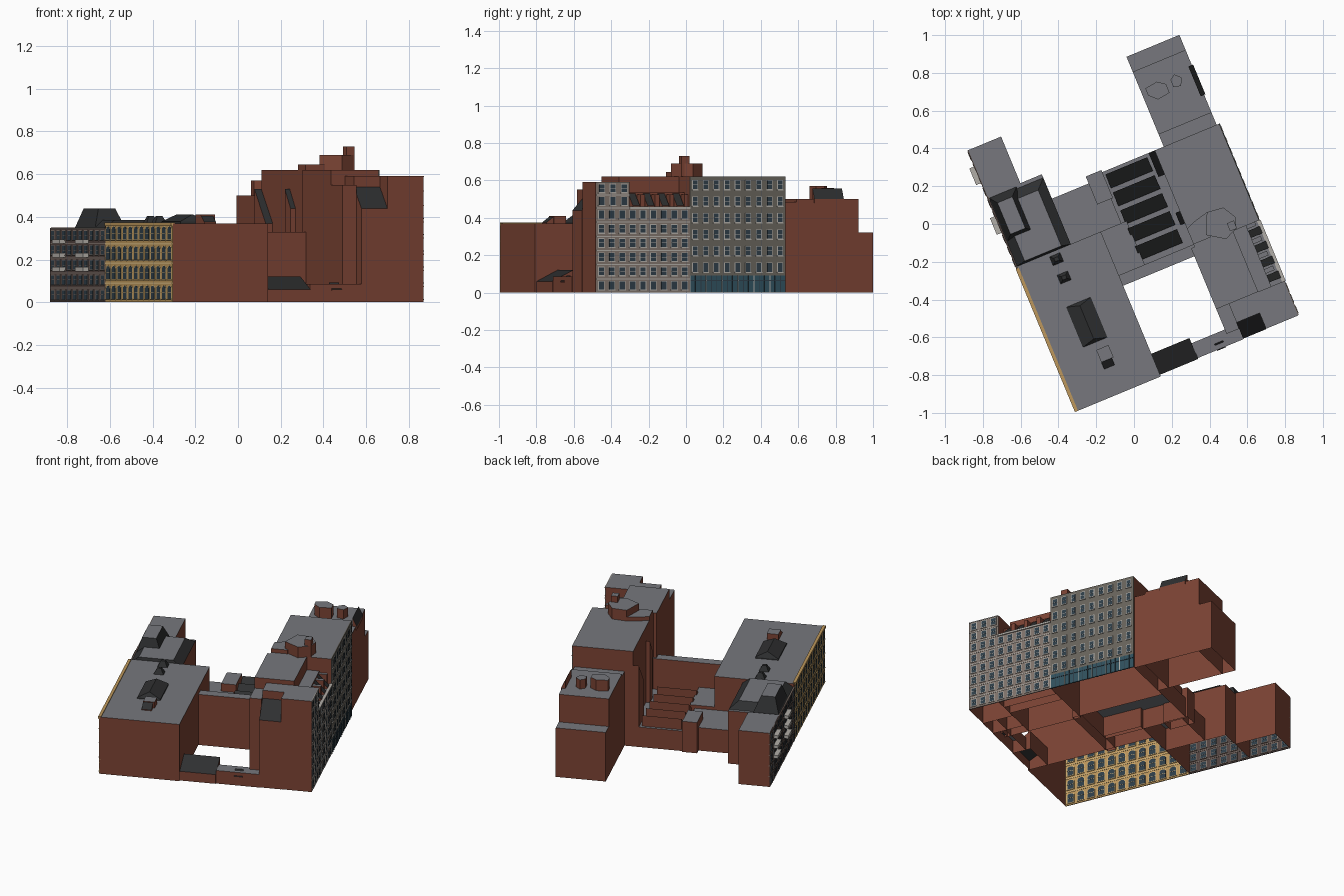
import bpy, math

if "Cube" in bpy.data.objects:
    bpy.data.objects.remove(bpy.data.objects["Cube"])

# The block is turned on the grid: work in street axes (u across, v along)
ANG = math.radians(22.5)
C, S = math.cos(ANG), math.sin(ANG)


def world(u, v, z):
    return (u * C - v * S, u * S + v * C, z)


def mat(name, r, g, b):
    m = bpy.data.materials.new(name)
    m.diffuse_color = tuple((c / 255) ** 2.2 for c in (r, g, b)) + (1,)
    m.use_nodes = True
    m.node_tree.nodes["Principled BSDF"].inputs["Base Color"].default_value = m.diffuse_color
    return m


BRICK = mat("brick", 122, 69, 55)
ROOF = mat("roof_grey", 118, 119, 124)
BLACK = mat("dark_roof", 50, 51, 52)
TAN = mat("tan_stone", 188, 150, 92)
CREAM = mat("cream_trim", 212, 180, 124)
DARK = mat("dark_masonry", 84, 70, 66)
STONE = mat("warm_grey_stone", 128, 116, 108)
GREY = mat("grey_masonry", 104, 100, 92)
PALE = mat("pale_trim", 176, 172, 166)
GLASS = mat("glass", 50, 64, 74)
TEAL = mat("shopfront", 52, 82, 94)


def make(name, parts):
    """Join (verts, faces, material) parts into one object."""
    verts, faces, idx, mats = [], [], [], []
    for vs, fs, m in parts:
        if m not in mats:
            mats.append(m)
        o = len(verts)
        verts += [world(*p) for p in vs]
        faces += [[i + o for i in f] for f in fs]
        idx += [mats.index(m)] * len(fs)
    me = bpy.data.meshes.new(name)
    me.from_pydata(verts, [], faces)
    for m in mats:
        me.materials.append(m)
    me.polygons.foreach_set("material_index", idx)
    ob = bpy.data.objects.new(name, me)
    bpy.context.collection.objects.link(ob)
    return ob


def prism(name, pts, z0, tops, roof=ROOF, wall=BRICK):
    """Open-bottomed volume; tops may be one height or one per corner."""
    n = len(pts)
    if not isinstance(tops, (list, tuple)):
        tops = [tops] * n
    vs = [(u, v, z0) for u, v in pts] + [(u, v, t) for (u, v), t in zip(pts, tops)]
    walls = [(i, (i + 1) % n, n + (i + 1) % n, n + i) for i in range(n)]
    return make(name, [(vs, walls, wall), (vs, [tuple(range(n, 2 * n))], roof)])


def block(name, u0, u1, v0, v1, z0, tops, roof=ROOF, wall=BRICK):
    return prism(name, [(u0, v0), (u1, v0), (u1, v1), (u0, v1)], z0, tops, roof, wall)


def frustum(name, r0, r1, z0, z1, side=BLACK, top=ROOF):
    """Sloped roof between two (u0,u1,v0,v1) rectangles."""
    vs = [(u, v, z) for r, z in ((r0, z0), (r1, z1))
          for u, v in ((r[0], r[2]), (r[1], r[2]), (r[1], r[3]), (r[0], r[3]))]
    make(name, [(vs, [(i, (i + 1) % 4, 4 + (i + 1) % 4, 4 + i) for i in range(4)], side),
                (vs, [(4, 5, 6, 7)], top)])


def slab(u, d, outline, m):
    """Outline in (v, z), given thickness d either side of the wall plane u."""
    n = len(outline)
    vs = [(u - d, v, z) for v, z in outline] + [(u + d, v, z) for v, z in outline]
    fs = [(i, (i + 1) % n, n + (i + 1) % n, n + i) for i in range(n)]
    return vs, fs + [tuple(range(n))[::-1], tuple(range(n, 2 * n))], m


def rect(v0, v1, z0, z1):
    return [(v0, z0), (v1, z0), (v1, z1), (v0, z1)]


def arch(v0, v1, z0, z1):
    r, c = (v1 - v0) / 2, (v0 + v1) / 2
    return [(v0, z0), (v1, z0)] + [
        (c + r * math.cos(k * math.pi / 4), z1 - r * .6 + r * .6 * math.sin(k * math.pi / 4))
        for k in range(5)]


def facade(name, u, v0, v1, z0, z1, wall, trim, cols, rows, w, h, shape=rect, band=True):
    """Street wall with a grid of framed windows, sills and floor bands."""
    parts = [slab(u, .003, rect(v0, v1, z0, z1), wall)]
    dv, dz = (v1 - v0) / cols, (z1 - z0) / rows
    for j in range(rows):
        zc = z0 + (j + .5) * dz
        if band:
            parts.append(slab(u, .005, rect(v0, v1, zc + dz * .43, zc + dz * .5), trim))
        for i in range(cols):
            vc = v0 + (i + .5) * dv
            a, b, e, f = vc - w / 2, vc + w / 2, zc - h / 2, zc + h / 2
            parts.append(slab(u, .004, shape(a - .004, b + .004, e - .002, f + .004), trim))
            parts.append(slab(u, .005, shape(a, b, e, f), GLASS))
            parts.append(slab(u, .006, rect(a, b, zc - .001, zc + .001), trim))
            parts.append(slab(u, .008, rect(a - .005, b + .005, e - .006, e - .001), trim))
    return make(name, parts)


# Left building
block("left_building", -.661, -.178, -.80, .03, 0, .37)
facade("left_tan_facade", -.661, -.80, .02, 0, .37, TAN, CREAM, 12, 4, .042, .062, arch)
make("left_cornice", [slab(-.661, .009, rect(-.80, .02, .358, .374), TAN)])
block("roof_hut_base", -.50, -.36, -.50, -.27, .37, .378, BLACK, BLACK)
hut = [(-.5, -.5, .378), (-.36, -.5, .378), (-.36, -.27, .378), (-.5, -.27, .378),
       (-.43, -.48, .412), (-.43, -.29, .412)]
make("roof_hut", [(hut, [(0, 1, 4), (1, 2, 5, 4), (2, 3, 5), (3, 0, 4, 5)], BLACK)])
block("roof_bulkhead", -.44, -.37, -.61, -.54, .37, .41)
block("roof_bulkhead_slope", -.44, -.38, -.65, -.61, .37, [.375, .375, .405, .405], BLACK)
for k, (u, v) in enumerate(((-.45, -.12), (-.45, -.015))):
    frustum(f"skylight_{k}", (u - .03, u + .03, v - .025, v + .025),
            (u - .012, u + .012, v - .01, v + .01), .37, .405, BLACK, BLACK)

# Rear left building with mansard and fire balconies
block("rear_left_building", -.661, -.35, .03, .43, 0, .345)
block("rear_left_wing", -.661, -.473, .43, .697, 0, .35)
frustum("mansard_roof", (-.661, -.35, .03, .41), (-.61, -.40, .04, .36), .345, .385)
frustum("mansard_crest", (-.655, -.50, .17, .42), (-.625, -.54, .20, .38), .345, .44)
facade("rear_left_facade", -.661, .02, .697, 0, .348, DARK, STONE, 10, 5, .036, .042)
for k, v in enumerate((.225, .51)):
    for j, z in enumerate((.145, .21, .275)):
        make(f"balcony_{k}_{j}", [slab(-.678, .015, rect(v, v + .095, z, z + .02), PALE)])

# Low middle court buildings
block("court_link", -.20, .25, -.28, -.22, 0, .33)
block("court_west_roof", -.35, -.06, .03, .29, 0, .15)
block("court_west_box", -.14, -.05, .17, .33, 0, .20)
block("court_south_roof", -.178, -.03, -.22, .03, 0, .17)
block("court_hall", -.06, .25, -.22, .318, 0, .13)
for k in range(5):
    v = -.19 + k * .103
    block(f"sawtooth_skylight_{k}", -.04, .20, v, v + .078, .13, [.14, .14, .20, .20], BLACK)

# Low street strip closing the court
block("front_strip", .04, .302, -.785, -.70, 0, .085)
block("front_strip_roof", -.178, .04, -.79, -.67, 0, [.06, .06, .12, .12], BLACK)
block("front_strip_hatch", .15, .20, -.789, -.75, .055, [.06, .06, .092, .092], BLACK)

# Right front building
block("right_front_main", .434, .617, -.78, -.583, 0, .592)
block("right_front_inner", .302, .434, -.69, -.583, 0, .592)
block("right_front_notch", .302, .434, -.782, -.69, 0, [.44, .44, .54, .54], BLACK)
block("right_front_court_side", .23, .302, -.725, -.583, 0, .55)
block("right_mid_inner", .23, .47, -.583, -.235, 0, .62)
block("right_mid_strip", .47, .545, -.583, -.235, 0, .535)
block("right_mid_street", .545, .617, -.583, -.235, 0, .455)
for k in range(4):
    v = -.56 + k * .085
    block(f"dormer_{k}", .545, .61, v, v + .04, .455, [.53, .465, .465, .53], BLACK)
    block(f"dormer_pier_{k}", .545, .595, v + .05, v + .075, .455, .525)
facade("right_stone_facade", .617, -.777, -.235, 0, .455, STONE, PALE, 9, 6, .030, .042)
facade("right_stone_upper", .617, -.777, -.583, .455, .592, STONE, PALE, 3, 2, .030, .042)
make("right_cornice", [slab(.617, .010, rect(-.583, -.235, .448, .46), PALE)])

# Tall grey tower, its shopfront and roof houses
block("tower", .25, .617, -.235, .318, 0, .62)
facade("tower_facade", .617, -.235, .318, .09, .62, GREY, PALE, 9, 6, .026, .046, rect, False)
shop = [slab(.617, .003, rect(-.235, .318, 0, .09), TEAL)]
for i in range(18):
    v = -.235 + i * .553 / 18
    shop.append(slab(.617, .006, rect(v, v + .004, 0, .09), PALE if i % 3 == 0 else GLASS))
shop.append(slab(.617, .006, rect(-.235, .318, .062, .066), GLASS))
make("tower_shopfront", shop)
prism("roof_house_low", [(.25, -.22), (.35, -.22), (.38, -.09), (.30, -.11), (.25, -.13)], .62, .645)
prism("roof_house_high", [(.33, -.20), (.42, -.26), (.49, -.23), (.51, -.17), (.47, -.10), (.38, -.09)],
      .62, .69)
block("roof_tank_room", .455, .495, -.23, -.185, .62, .73)
block("tower_lean_to", .215, .25, .18, .318, .13, [.37, .37, .53, .53], BLACK)
block("tower_lean_to_south", .225, .25, -.10, -.03, .13, [.44, .44, .53, .53], BLACK)

# Stepped rear wing
block("rear_wing_neck", .302, .605, .318, .388, 0, .485)
block("rear_wing", .302, .605, .388, .747, 0, .50)
block("rear_wing_end", .302, .605, .747, .833, 0, .32)
prism("rear_bulkhead_a", [(.33, .60), (.37, .56), (.44, .57), (.44, .62), (.40, .65), (.33, .64)], .5, .57)
prism("rear_bulkhead_b", [(.47, .59), (.51, .58), (.53, .62), (.50, .65), (.47, .63)], .5, .56)
block("rear_wing_skylight", .585, .612, .49, .66, .48, [.555, .50, .50, .555], BLACK)
